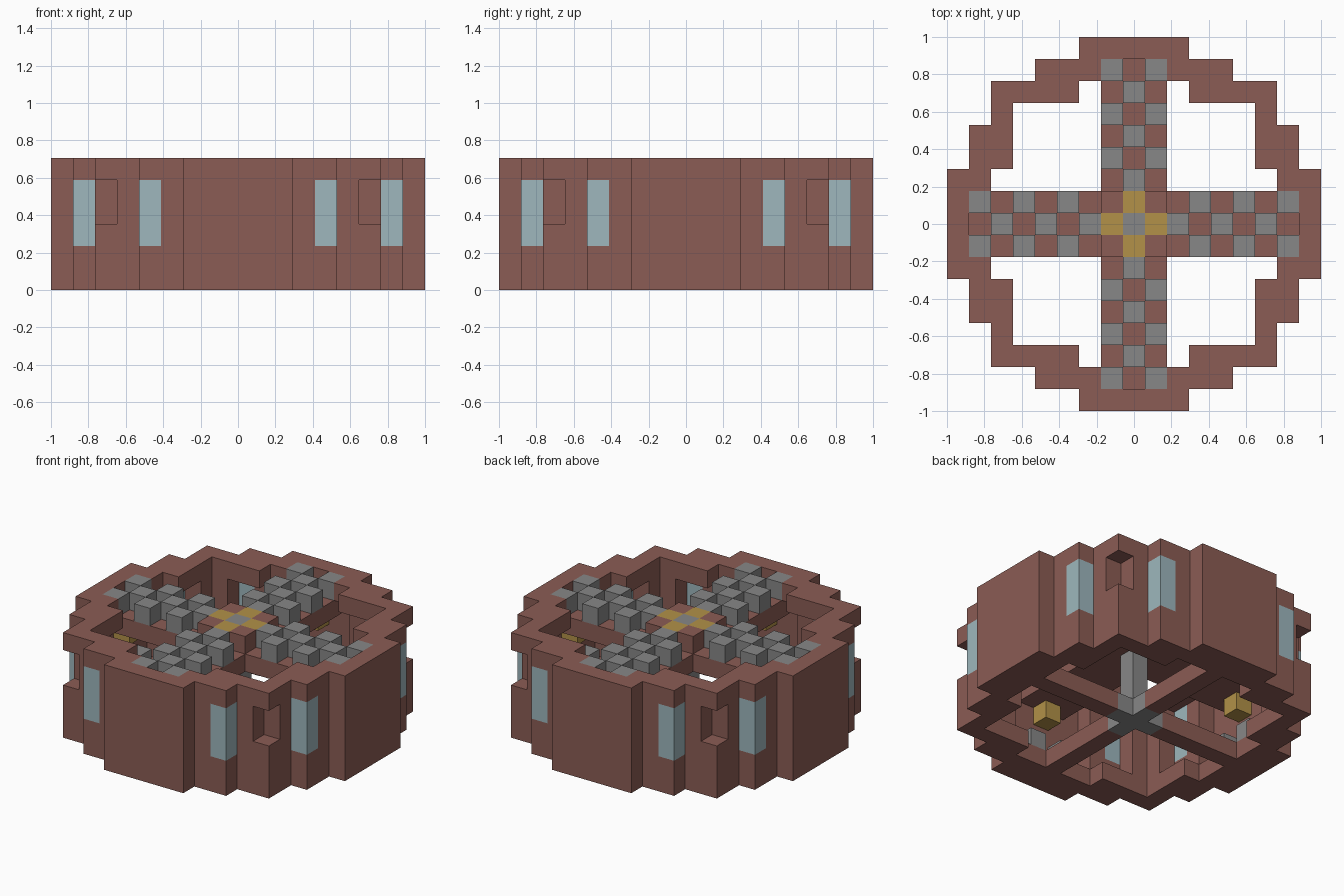
import bpy
import bmesh
import math
from mathutils import Vector

if "Cube" in bpy.data.objects:
    bpy.data.objects.remove(bpy.data.objects["Cube"], do_unlink=True)

UNIT = 2 / 17          # one block; the model is 17 x 17 x 6 blocks
TOP = 5                # index of the highest layer


def material(name, rgb):
    mat = bpy.data.materials.new(name)
    mat.use_nodes = True
    colour = (*rgb, 1)
    mat.diffuse_color = colour
    mat.node_tree.nodes["Principled BSDF"].inputs["Base Color"].default_value = colour
    return mat


BROWN = material("clay_brown", (0.258, 0.107, 0.089))
GREY = material("stone_grey", (0.242, 0.242, 0.242))
GOLD = material("lamp_gold", (0.445, 0.283, 0.065))
GLASS = material("pale_blue_glass", (0.342, 0.474, 0.509))


def spread(cells):
    """Repeat column cells in all four quadrants and across the diagonal."""
    out = set()
    for a, b in cells:
        for x, y in ((a, b), (b, a)):
            out |= {(x * s, y * t) for s in (1, -1) for t in (1, -1)}
    return out


def stack(columns, layers):
    return {(x, y, z) for x, y in columns for z in layers}


# Plan outlines: one block thick wall and the second row inside it
wall_plan = spread([(0, 8), (1, 8), (2, 8), (3, 7), (4, 7), (5, 6), (6, 6)])
rim_plan = wall_plan | spread([(0, 7), (1, 7), (2, 7), (3, 6), (4, 6)])
window_plan = spread([(4, 7)])
cross_plan = spread([(n, k) for n in range(8) for k in (0, 1)])
arm_plan = {c for c in cross_plan if max(map(abs, c)) > 1}
hub_plan = spread([(0, 0), (0, 1), (1, 1)])
plus_plan = spread([(0, 1)])

# Parts made of blocks
windows = stack(window_plan, range(2, TOP))
corner_niches = stack(spread([(6, 6)]), (3, 4))
wall = stack(wall_plan, range(1, TOP)) - windows - corner_niches
column = stack([(0, 0)], range(TOP + 1))
base_plus = stack(plus_plan, [0])
beams = stack(spread([(0, n) for n in range(2, 7)]), [0])
planks = stack(cross_plan, [TOP - 1]) - column
checker = stack({c for c in arm_plan if sum(c) % 2 == 0}, [TOP])
hub_plus = stack(plus_plan, [TOP])
hub_corners = stack(hub_plan, [TOP]) - hub_plus - column
top_rim = stack(rim_plan - cross_plan, [TOP])

parts = [
    ("base_rim", stack(rim_plan, [0]), BROWN),
    ("outer_wall", wall, BROWN),
    ("windows", windows, GLASS),
    ("top_rim", top_rim, BROWN),
    ("floor_beams", beams, BROWN),
    ("floor_plus", base_plus, GREY),
    ("center_column", column, GREY),
    ("cross_planks", planks, BROWN),
    ("checker_blocks", checker, GREY),
    ("hub_plus", hub_plus, GOLD),
    ("hub_corners", hub_corners, BROWN),
    ("wall_lamps", stack(spread([(0, 7)]), [3]), GOLD),
    ("wall_footings", stack(spread([(1, 7)]), [1]), GREY),
]
solid = set().union(*(cells for _, cells, _ in parts))
DIRECTIONS = [Vector(v) for v in ((1, 0, 0), (-1, 0, 0), (0, 1, 0),
                                  (0, -1, 0), (0, 0, 1), (0, 0, -1))]


def build(name, cells, mat):
    """Make one object from the exposed sides of its blocks."""
    bm = bmesh.new()
    for cell in sorted(cells):
        center = Vector(cell) + Vector((0, 0, 0.5))
        for normal in DIRECTIONS:
            if tuple(int(c) for c in Vector(cell) + normal) in solid:
                continue
            side = Vector((normal.y, normal.z, normal.x))
            up = normal.cross(side)
            corners = [(1, 1), (-1, 1), (-1, -1), (1, -1)]
            bm.faces.new([bm.verts.new((center + (normal + side * a + up * b) / 2) * UNIT)
                          for a, b in corners])
    bmesh.ops.remove_doubles(bm, verts=bm.verts, dist=UNIT / 100)
    bmesh.ops.dissolve_limit(bm, angle_limit=math.radians(1),
                             verts=bm.verts, edges=bm.edges)
    mesh = bpy.data.meshes.new(name)
    bm.to_mesh(mesh)
    bm.free()
    mesh.materials.append(mat)
    bpy.context.collection.objects.link(bpy.data.objects.new(name, mesh))


for part in parts:
    build(*part)
